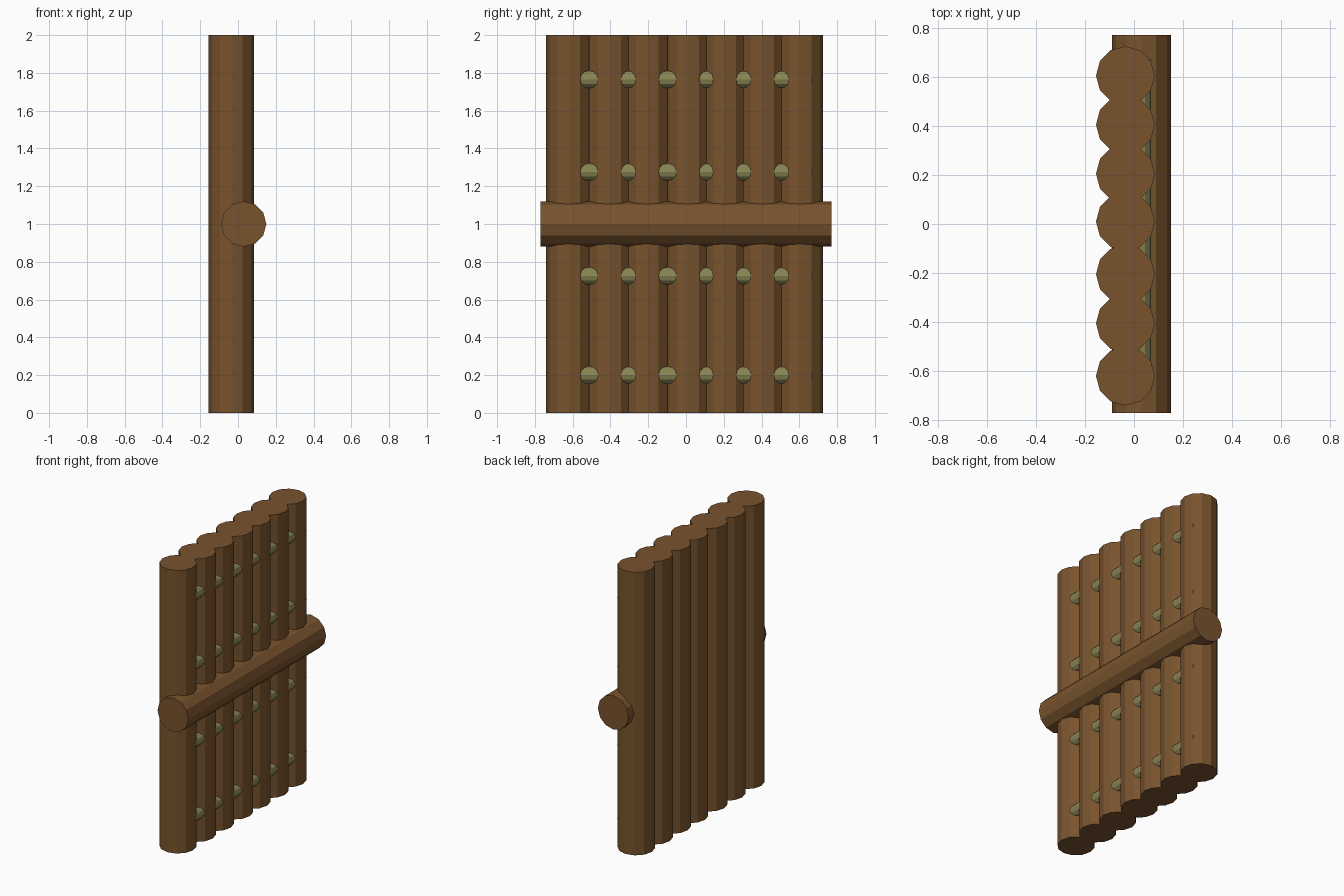
import bpy
from math import pi

if "Cube" in bpy.data.objects:
    bpy.data.objects.remove(bpy.data.objects["Cube"])


def material(name, color):
    mat = bpy.data.materials.new(name)
    mat.diffuse_color = color
    mat.use_nodes = True
    mat.node_tree.nodes["Principled BSDF"].inputs["Base Color"].default_value = mat.diffuse_color
    return mat


wood = material("wood", (0.19, 0.088, 0.027, 1))
rope = material("rope", (0.25, 0.235, 0.09, 1))


def rod(name, radius, length, location, mat, along_y=False):
    """Flat-shaded 12-sided cylinder, upright or lying along y."""
    bpy.ops.mesh.primitive_cylinder_add(
        vertices=12, radius=radius, depth=length, location=location,
        rotation=(pi / 2 if along_y else 0, 0, 0))
    obj = bpy.context.object
    obj.name = name
    obj.data.materials.append(mat)
    return obj


# Row of upright logs, slightly uneven spacing
for i, y in enumerate((-0.62, -0.405, -0.205, 0.01, 0.205, 0.405, 0.605)):
    rod(f"log_{i + 1}", 0.12, 2.0, (-0.035, y, 1.0), wood)

# Horizontal crossbar
rod("crossbar", 0.12, 1.54, (0.03, 0, 1.0), wood, along_y=True)

# Bindings threaded through the logs, showing in the grooves
for i, z in enumerate((0.2, 0.725, 1.275, 1.765)):
    rod(f"binding_{i + 1}", 0.047, 1.27, (0.022, 0.035, z), rope, along_y=True)
